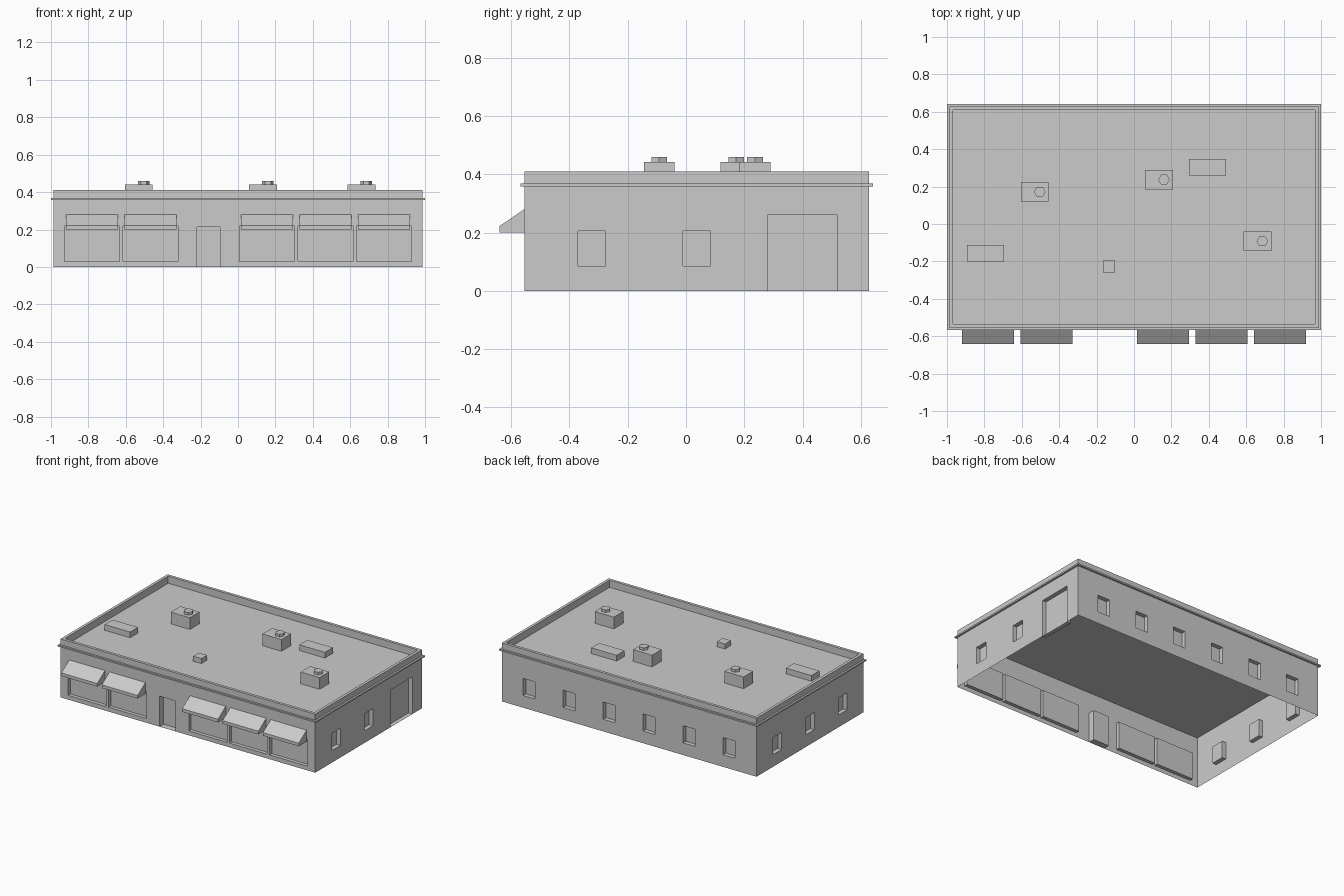
import bpy, bmesh, math
from mathutils import Vector, Matrix

if "Cube" in bpy.data.objects:
    bpy.data.objects.remove(bpy.data.objects["Cube"])

GREY = (0.6, 0.6, 0.6, 1)
mat = bpy.data.materials.new("plain grey")
mat.use_nodes = True
mat.diffuse_color = GREY
mat.node_tree.nodes["Principled BSDF"].inputs["Base Color"].default_value = GREY

# Overall building limits
X, Y0, Y1 = 0.987, -0.555, 0.629
ROOF, TOP = 0.36, 0.41


def finish(bm, name):
    me = bpy.data.meshes.new(name)
    bm.to_mesh(me)
    bm.free()
    me.materials.append(mat)
    ob = bpy.data.objects.new(name, me)
    bpy.context.scene.collection.objects.link(ob)
    return ob


def box(name, x0, x1, y0, y1, z0, z1):
    bm = bmesh.new()
    centre = Vector((x0 + x1, y0 + y1, z0 + z1)) / 2
    size = Matrix.Diagonal((x1 - x0, y1 - y0, z1 - z0, 1))
    bmesh.ops.create_cube(bm, size=1, matrix=Matrix.Translation(centre) @ size)
    return finish(bm, name)


def ring(name, grow, width, z0, z1):
    """Rectangular band following the walls, grown outward and hollow inside."""
    bm = bmesh.new()

    def loop(g, z):
        corners = ((-X - g, Y0 - g), (X + g, Y0 - g), (X + g, Y1 + g), (-X - g, Y1 + g))
        return [bm.verts.new((x, y, z)) for x, y in corners]

    inner = grow - width
    loops = [loop(grow, z0), loop(grow, z1), loop(inner, z1), loop(inner, z0)]
    for a, b in zip(loops, loops[1:] + loops[:1]):
        for i in range(4):
            j = (i + 1) % 4
            bm.faces.new((a[i], a[j], b[j], b[i]))
    return finish(bm, name)


def wall(name, origin, along, length, openings):
    """Sheet wall with recessed openings (centre, width, bottom, top, depth)."""
    bm = bmesh.new()
    origin, along = Vector(origin), Vector(along)
    up = Vector((0, 0, 1))
    out = along.cross(up)

    def quad(points):
        bm.faces.new([bm.verts.new(origin + along * u + up * z - out * d)
                      for u, z, d in points])

    rects = [(c - w / 2, c + w / 2, b, t, d) for c, w, b, t, d in openings]
    us = sorted({-length / 2, length / 2, *[r[0] for r in rects], *[r[1] for r in rects]})
    zs = sorted({0, ROOF, *[r[2] for r in rects], *[r[3] for r in rects]})
    for u0, u1 in zip(us, us[1:]):
        for z0, z1 in zip(zs, zs[1:]):
            um, zm = (u0 + u1) / 2, (z0 + z1) / 2
            if not any(r[0] < um < r[1] and r[2] < zm < r[3] for r in rects):
                quad([(u0, z0, 0), (u1, z0, 0), (u1, z1, 0), (u0, z1, 0)])
    for u0, u1, z0, z1, d in rects:
        edge = [(u0, z0), (u1, z0), (u1, z1), (u0, z1)]
        quad([(u, z, d) for u, z in edge])
        for p, q in zip(edge, edge[1:] + edge[:1]):
            quad([(*p, 0), (*q, 0), (*q, d), (*p, d)])
    bmesh.ops.remove_doubles(bm, verts=bm.verts, dist=1e-5)
    bmesh.ops.dissolve_limit(bm, angle_limit=0.01, verts=bm.verts, edges=bm.edges)
    return finish(bm, name)


def window(c):
    return (c, 0.094, 0.085, 0.205, 0.03)


# Walls with windows and doors
SHOPS = (-0.781, -0.468, 0.155, 0.468, 0.781)
mid = (Y0 + Y1) / 2
depth = Y1 - Y0
front = [(c, 0.294, 0.03, 0.22, 0.025) for c in SHOPS]
front.append((-0.158, 0.123, 0, 0.213, 0.045))
wall("front_wall", (0, Y0, 0), (1, 0, 0), 2 * X, front)
wall("back_wall", (0, Y1, 0), (-1, 0, 0), 2 * X,
     [window(0.31 * (i - 2.5)) for i in range(6)])
side = (-0.323, 0.037, 0.397)
wall("left_wall", (X, mid, 0), (0, 1, 0), depth,
     [window(y - mid) for y in side[:2]] + [(0.4 - mid, 0.24, 0, 0.26, 0.03)])
wall("right_wall", (-X, mid, 0), (0, -1, 0), depth, [window(mid - y) for y in side])

# Parapet, cornice and roof sheet
RIM = 0.02
ring("parapet", 0, RIM, ROOF, TOP)
ring("cornice", 0.013, 0.013, 0.358, 0.368)
bm = bmesh.new()
bm.faces.new([bm.verts.new(p) for p in (
    (-X + RIM, Y0 + RIM, ROOF), (X - RIM, Y0 + RIM, ROOF),
    (X - RIM, Y1 - RIM, ROOF), (-X + RIM, Y1 - RIM, ROOF))])
finish(bm, "roof")

# Sloped awnings over the shop windows
for c in SHOPS:
    bm = bmesh.new()
    profile = ((Y0, 0.28), (Y0, 0.2), (-0.641, 0.2), (-0.641, 0.222))
    face = bm.faces.new([bm.verts.new((c - 0.139, y, z)) for y, z in profile])
    new = bmesh.ops.extrude_face_region(bm, geom=[face])["geom"]
    bmesh.ops.translate(bm, vec=(0.278, 0, 0),
                        verts=[v for v in new if isinstance(v, bmesh.types.BMVert)])
    bmesh.ops.recalc_face_normals(bm, faces=bm.faces)
    finish(bm, "awning")

# Roof units, each with a six-sided fan cap
for x, y in ((-0.53, 0.172), (0.134, 0.237), (0.66, -0.092)):
    box("roof_unit", x - 0.074, x + 0.074, y - 0.053, y + 0.053, ROOF, 0.442)
    bm = bmesh.new()
    place = Matrix.Translation((x + 0.026, y, 0.451)) @ Matrix.Rotation(math.pi / 6, 4, "Z")
    bmesh.ops.create_cone(bm, cap_ends=True, segments=6, radius1=0.031, radius2=0.031,
                          depth=0.018, matrix=place)
    finish(bm, "fan_cap")

# Low flat roof vents and hatch
for x, y in ((-0.794, -0.157), (0.393, 0.303)):
    box("roof_vent", x - 0.099, x + 0.099, y - 0.044, y + 0.044, ROOF, 0.4)
box("roof_hatch", -0.166, -0.102, -0.26, -0.195, ROOF, 0.395)
